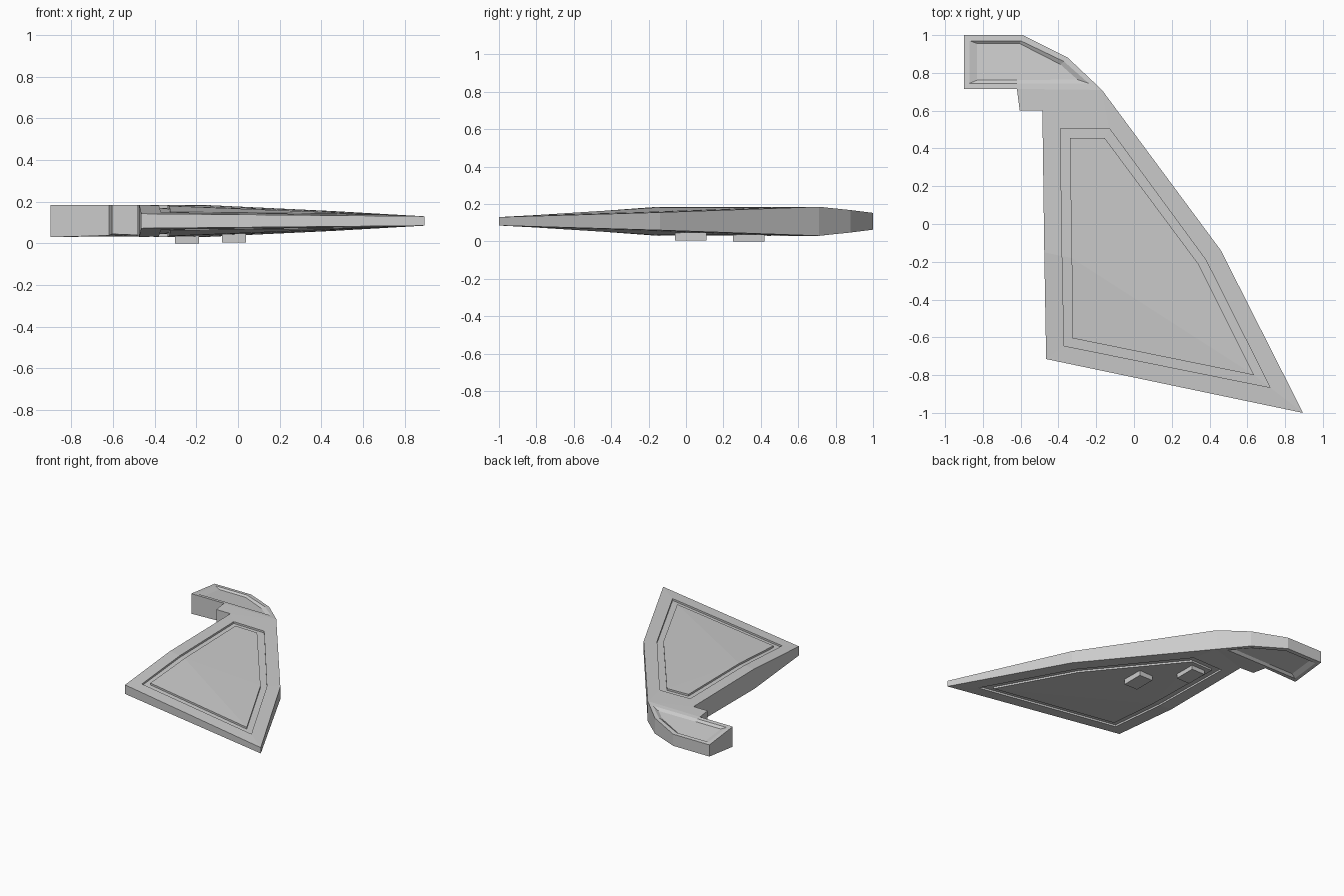
import bpy, bmesh
from mathutils import Vector

old = bpy.data.objects.get("Cube")
if old:
    bpy.data.objects.remove(old, do_unlink=True)

grey = bpy.data.materials.new("hull_grey")
grey.use_nodes = True
grey.diffuse_color = (0.6, 0.6, 0.6, 1)
grey.node_tree.nodes["Principled BSDF"].inputs["Base Color"].default_value = (0.6, 0.6, 0.6, 1)

MID, FULL = 0.1075, 0.0775      # middle height, greatest half thickness

# Corners of the wing: x, y, half thickness
front_in, tip = (-0.465, -0.715, 0.035), (0.895, -1.0, 0.0225)
bend, shoulder = (0.46, -0.14, 0.0475), (-0.17, 0.71, FULL)
root, side = (-0.485, 0.6, FULL), (-0.475, -0.15, FULL)
wing = [front_in, tip, bend, shoulder, root, side]

# Corners of the swept tail and the small step beside it
tail_in, tail_root = (-0.9, 0.715, FULL), (-0.62, 0.715, FULL)
curve_a, curve_b, tail_end = (-0.35, 0.88, 0.06), (-0.59, 1.0, 0.045), (-0.9, 1.0, 0.045)
step = (-0.605, 0.6, FULL)
tail = [tail_in, tail_root, shoulder, curve_a, curve_b, tail_end]
outline = [front_in, tip, bend, shoulder, curve_a, curve_b, tail_end,
           tail_in, tail_root, step, root, side]


def plane(a, b, c):
    a, b, c = Vector(a), Vector(b), Vector(c)
    n = (b - a).cross(c - a)
    return lambda x, y: a.z - (n.x * (x - a.x) + n.y * (y - a.y)) / n.z


wing_planes = [plane(side, front_in, tip), plane(side, tip, bend), plane(side, bend, shoulder)]


def on_wing(pts, depth=0):
    return [(x, y, min([FULL] + [p(x, y) for p in wing_planes]) - depth) for x, y in pts]


tail_plane = plane(tail_in, shoulder, tail_end)


def on_tail(pts, depth=0):
    return [(x, y, min(FULL, tail_plane(x, y)) - depth) for x, y in pts]


# Panel groove on the wing and trough on the tail
groove_out = [(-0.37, -0.645), (0.72, -0.865), (0.38, -0.19), (-0.13, 0.505), (-0.39, 0.505), (-0.38, -0.17)]
groove_in = [(-0.325, -0.605), (0.635, -0.8), (0.34, -0.21), (-0.155, 0.455), (-0.34, 0.455), (-0.33, -0.18)]
trough_out = [(-0.87, 0.745), (-0.62, 0.745), (-0.24, 0.745), (-0.37, 0.86), (-0.6, 0.97), (-0.87, 0.97)]
trough_in = [(-0.83, 0.762), (-0.62, 0.762), (-0.3, 0.765), (-0.39, 0.845), (-0.605, 0.955), (-0.83, 0.955)]
DEPTH = 0.014
wing_rings = [wing, on_wing(groove_out), on_wing(groove_out, DEPTH),
              on_wing(groove_in, DEPTH), on_wing(groove_in)]
tail_rings = [tail, on_tail(trough_out), on_tail(trough_in, DEPTH)]

bm = bmesh.new()


def vert(p, sign):
    return bm.verts.new((p[0], p[1], MID + sign * p[2]))


def face(points, sign):
    bm.faces.new([vert(p, sign) for p in points])


def skin(rings, sign):
    for a, b in zip(rings, rings[1:]):
        for i in range(len(a)):
            j = (i + 1) % len(a)
            face([a[i], a[j], b[j], b[i]], sign)
    inner = rings[-1]
    for i in range(len(inner) - 2):      # fan from the last corner
        face([inner[-1], inner[i], inner[i + 1]], sign)


# Upper and lower skins
for sign in (1, -1):
    skin(wing_rings, sign)
    skin(tail_rings, sign)
    face([tail_root, step, root, shoulder], sign)

# Edge wall all round
for i, a in enumerate(outline):
    b = outline[(i + 1) % len(outline)]
    bm.faces.new([vert(a, 1), vert(b, 1), vert(b, -1), vert(a, -1)])

bmesh.ops.remove_doubles(bm, verts=bm.verts, dist=0.0005)

# The underside rises slightly toward the inner step
for corner, lift in ((tail_root, 0.008), (step, 0.015), (root, 0.01)):
    for v in bm.verts:
        if v.co.z < MID and (v.co.xy - Vector(corner[:2])).length < 0.001:
            v.co.z += lift
bmesh.ops.recalc_face_normals(bm, faces=bm.faces)


def finish(name, mesh_bm):
    mesh = bpy.data.meshes.new(name)
    mesh_bm.to_mesh(mesh)
    mesh_bm.free()
    mesh.materials.append(grey)
    ob = bpy.data.objects.new(name, mesh)
    bpy.context.collection.objects.link(ob)
    return ob


finish("wing_panel", bm)

# Mounting blocks under the wing
for name, x, y, low in (("rear_mount", -0.245, 0.335, 0.0), ("front_mount", -0.02, 0.025, 0.004)):
    block = bmesh.new()
    bmesh.ops.create_cube(block, size=1)
    top = 0.06
    for v in block.verts:
        v.co = Vector((x + v.co.x * 0.115, y + v.co.y * 0.17, low if v.co.z < 0 else top))
    finish(name, block)
